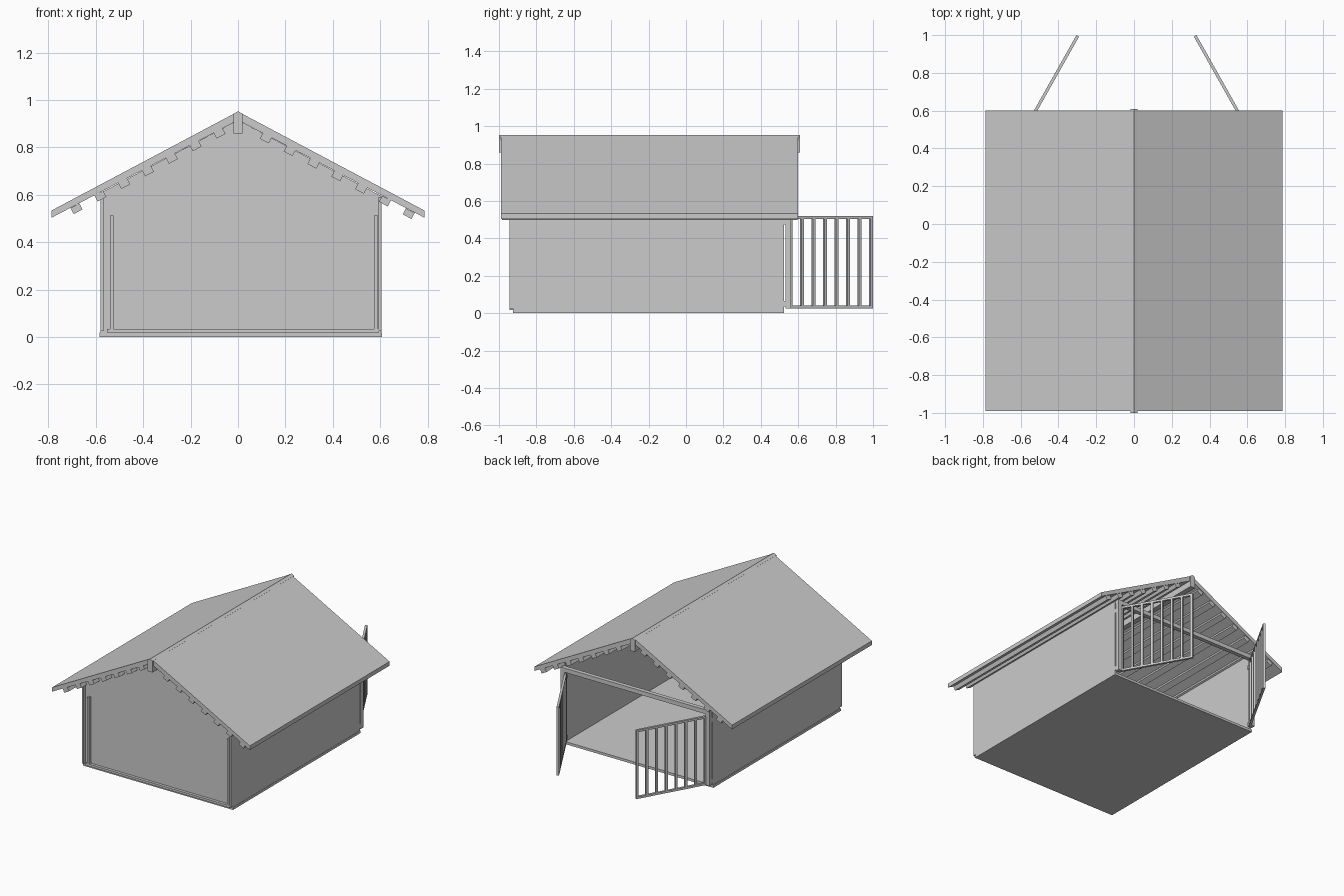
import bpy, math

if "Cube" in bpy.data.objects:
    bpy.data.objects.remove(bpy.data.objects["Cube"])

SLOPE = 0.529
ANG = math.atan(SLOPE)
CX = 0.013            # the hut body sits slightly right of the ridge


def mesh(name, verts, faces):
    me = bpy.data.meshes.new(name)
    me.from_pydata(verts, [], faces)
    ob = bpy.data.objects.new(name, me)
    bpy.context.collection.objects.link(ob)
    return ob


def prism(name, prof, y0, y1):
    """Extrude an x-z profile (anticlockwise seen from the front) along y."""
    n = len(prof)
    verts = [(x, y0, z) for x, z in prof] + [(x, y1, z) for x, z in prof]
    faces = [list(range(n)), list(range(2 * n - 1, n - 1, -1))]
    faces += [[(i + 1) % n, i, i + n, (i + 1) % n + n] for i in range(n)]
    return mesh(name, verts, faces)


def box(name, x0, x1, y0, y1, z0, z1):
    return prism(name, [(x0, z0), (x1, z0), (x1, z1), (x0, z1)], y0, y1)


def under(x, drop=0.0):
    """Height of the roof underside at x."""
    return 0.95 - SLOPE * abs(x) - 0.035 - drop


# Floor and walls
box("floor", -0.585, 0.608, -0.925, 0.525, 0.0, 0.018)
box("left_wall", -0.58, -0.567, -0.915, 0.525, 0.018, under(0.58))
box("right_wall", 0.593, 0.606, -0.915, 0.525, 0.018, under(0.606))
prism("front_wall", [(-0.58, 0.018), (0.606, 0.018), (0.606, under(0.606)),
                     (0, under(0)), (-0.58, under(0.58))], -0.925, -0.913)

# Front trim
box("front_trim_left", -0.54, -0.525, -0.945, -0.925, 0.03, 0.512)
box("front_trim_right", 0.575, 0.59, -0.945, -0.925, 0.03, 0.512)
box("front_trim_bottom", -0.552, 0.595, -0.945, -0.925, 0.018, 0.034)
for s in (-1, 1):
    x = CX + s * 0.587
    box("front_corner_post", x - 0.006, x + 0.006, -0.945, -0.915, 0.025, 0.59)

# Roof halves, eaves cut vertically
for s in (-1, 1):
    prof = [(0.005, under(0.005)), (0.787, under(0.787, -0.005)),
            (0.787, 0.534), (0.005, 0.949)]
    if s < 0:
        prof = [(-x, z) for x, z in reversed(prof)]
    prism("roof_panel", prof, -0.99, 0.6)

# Ridge beam with peaked top
prism("ridge_beam", [(-0.019, 0.86), (0.019, 0.86), (0.019, 0.942),
                     (0, 0.953), (-0.019, 0.942)], -1.0, 0.61)

# Battens under each slope
for s, first in ((1, 0.123), (-1, 0.084)):
    for k in range(7):
        x = s * (first + 0.1005 * k)
        ux, uz = math.cos(ANG), -s * math.sin(ANG)
        nx, nz = s * math.sin(ANG), math.cos(ANG)
        cz = under(x)
        prof = [(x + a * ux + b * nx, cz + a * uz + b * nz)
                for a, b in ((-0.021, -0.026), (0.021, -0.026),
                             (0.021, 0.003), (-0.021, 0.003))]
        prism("roof_batten", prof, -0.985, 0.595)

# Rafters inside the front gable
for s in (-1, 1):
    prof = [(0.0, under(0, 0.065)), (0.565, under(0.565, 0.065)),
            (0.565, under(0.565, 0.028)), (0.0, under(0, 0.028))]
    if s < 0:
        prof = [(-x, z) for x, z in reversed(prof)]
    prism("front_rafter", prof, -0.913, -0.885)

# Rear opening: posts, tie beam, brackets
box("tie_beam", -0.58, 0.606, 0.53, 0.56, 0.535, 0.565)
for s in (-1, 1):
    x = CX + s * 0.577
    box("rear_post", x - 0.015, x + 0.015, 0.532, 0.562, 0.025, 0.565)
    for z in (0.035, 0.475):
        x = CX + s * 0.58
        box("hinge_bracket", x - 0.012, x + 0.012, 0.518, 0.54, z, z + 0.03)

# Open barred gates, swung outwards
L = 0.51
for s in (-1, 1):
    parts = [box("gate_rail", 0, L, -0.008, 0.008, z, z + 0.015)
             for z in (0.025, 0.505)]
    for i in range(8):
        c = 0.008 + i * (L - 0.016) / 7
        parts.append(box("gate_bar", c - 0.008, c + 0.008, -0.008, 0.008, 0.025, 0.52))
    for p in parts:
        p.location = (CX + s * 0.561, 0.552, 0)
        p.rotation_euler = (0, 0, math.radians(60.6 if s < 0 else 119.4))
